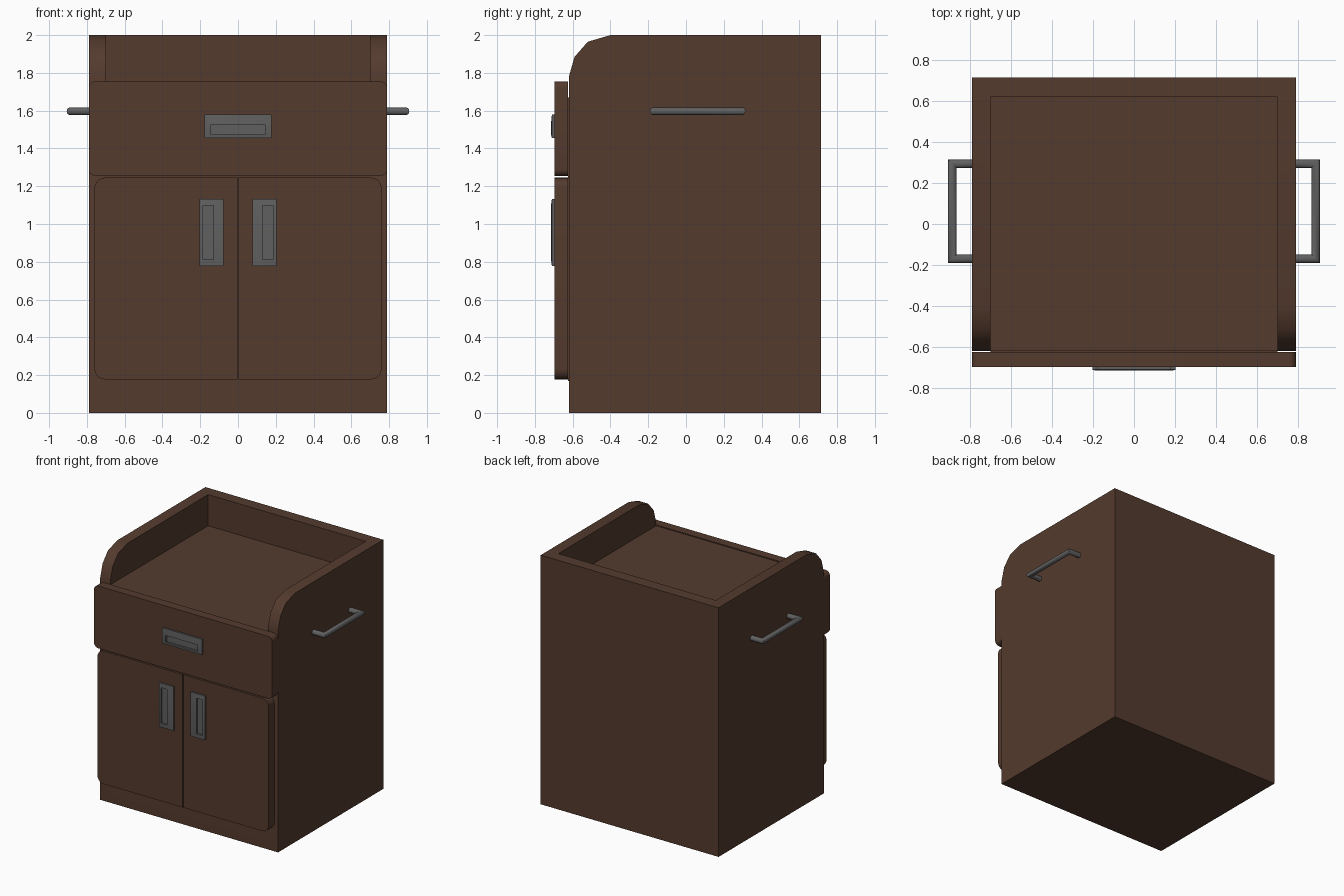
import bpy, bmesh, math

if "Cube" in bpy.data.objects:
    bpy.data.objects.remove(bpy.data.objects["Cube"])


def material(name, rgb):
    m = bpy.data.materials.new(name)
    m.diffuse_color = (*rgb, 1)
    m.use_nodes = True
    m.node_tree.nodes["Principled BSDF"].inputs["Base Color"].default_value = m.diffuse_color
    return m


WOOD = material("dark brown wood", (0.088, 0.043, 0.027))
METAL = material("grey metal", (0.118, 0.118, 0.118))


def finish(name, bm, mat, smooth=40):
    bmesh.ops.recalc_face_normals(bm, faces=bm.faces)
    me = bpy.data.meshes.new(name)
    bm.to_mesh(me)
    bm.free()
    ob = bpy.data.objects.new(name, me)
    bpy.context.collection.objects.link(ob)
    me.materials.append(mat)
    bpy.ops.object.select_all(action='DESELECT')
    ob.select_set(True)
    bpy.context.view_layer.objects.active = ob
    bpy.ops.object.shade_smooth_by_angle(angle=math.radians(smooth))
    return ob


def loft(name, rings, mat, cap_start=True, cap_end=True):
    """Skin a list of equal-length closed rings of 3D points."""
    bm = bmesh.new()
    vs = [[bm.verts.new(p) for p in r] for r in rings]
    n = len(vs[0])
    for a, b in zip(vs, vs[1:]):
        for i in range(n):
            j = (i + 1) % n
            bm.faces.new((a[i], a[j], b[j], b[i]))
    if cap_start:
        bm.faces.new(vs[0])
    if cap_end:
        bm.faces.new(vs[-1])
    return finish(name, bm, mat)


def rounded_rect(x0, x1, z0, z1, r_left, r_right, seg=5):
    """Rounded outline in x/z; a zero radius keeps that side square."""
    pts = []
    for cx, cz, r, start in ((x1, z1, r_right, 0), (x0, z1, r_left, 90),
                             (x0, z0, r_left, 180), (x1, z0, r_right, 270)):
        if r == 0:
            pts.append((cx, cz))
            continue
        ox = cx - r if cx == x1 else cx + r
        oz = cz - r if cz == z1 else cz + r
        for k in range(seg + 1):
            a = math.radians(start + 90 * k / seg)
            pts.append((ox + r * math.cos(a), oz + r * math.sin(a)))
    return pts


def panel(name, outline):
    return loft(name, [[(x, y, z) for x, z in outline] for y in (-0.697, -0.624)], WOOD)


# Cabinet body: side profile with curved shoulder, tray cut into the top
profile = [(-0.62, 0), (0.715, 0), (0.715, 2), (-0.40, 2),
           (-0.52, 1.965), (-0.59, 1.885), (-0.62, 1.78)]
body = loft("cabinet_body", [[(x, y, z) for y, z in profile] for x in (-0.79, 0.79)], WOOD)
tray = [(-0.70, -1.0), (0.70, -1.0), (0.70, 0.62), (-0.70, 0.62)]
cutter = loft("tray_cutter", [[(x, y, z) for x, y in tray] for z in (1.75, 2.5)], WOOD)
mod = body.modifiers.new("tray", 'BOOLEAN')
mod.object = cutter
mod.operation = 'DIFFERENCE'
mod.solver = 'EXACT'
bpy.context.view_layer.objects.active = body
bpy.ops.object.modifier_apply(modifier=mod.name)
bpy.data.objects.remove(cutter)
bpy.context.view_layer.objects.active = body
body.select_set(True)
bpy.ops.object.shade_smooth_by_angle(angle=math.radians(40))

# Thin backing behind the fronts
loft("front_backing", [[(x, y, z) for x, z in rounded_rect(-0.70, 0.70, 0.17, 1.67, 0, 0)]
                       for y in (-0.626, -0.61)], WOOD)

# Drawer front and doors
panel("drawer_front", rounded_rect(-0.79, 0.79, 1.255, 1.755, 0.035, 0.035))
panel("left_door", rounded_rect(-0.76, -0.003, 0.178, 1.245, 0.055, 0))
panel("right_door", rounded_rect(0.003, 0.76, 0.178, 1.245, 0, 0.055))


# Recessed pulls: framed plate with a sunken slot
def pull(name, outer, inner):
    def ring(b, y):
        x0, x1, z0, z1 = b
        return [(x0, y, z0), (x1, y, z0), (x1, y, z1), (x0, y, z1)]
    loft(name, [ring(outer, -0.69), ring(outer, -0.710),
                ring(inner, -0.715), ring(inner, -0.699)], METAL)


pull("drawer_pull", (-0.178, 0.178, 1.455, 1.58), (-0.143, 0.143, 1.475, 1.528))
pull("left_door_pull", (-0.203, -0.077, 0.778, 1.132), (-0.185, -0.13, 0.812, 1.098))
pull("right_door_pull", (0.077, 0.203, 0.778, 1.132), (0.13, 0.185, 0.812, 1.098))

# Side rail handles: mitred round bar
R, X, Y0, Y1, Z = 0.021, 0.886, -0.170, 0.294, 1.597
for side, s in (("left", -1), ("right", 1)):
    sec = [(R * math.cos(t * math.tau / 12), R * math.sin(t * math.tau / 12)) for t in range(12)]
    loft(side + "_side_handle", [
        [(s * 0.78, Y0 - a, Z + b) for a, b in sec],
        [(s * (X + a), Y0 - a, Z + b) for a, b in sec],
        [(s * (X + a), Y1 + a, Z + b) for a, b in sec],
        [(s * 0.78, Y1 + a, Z + b) for a, b in sec]], METAL)
